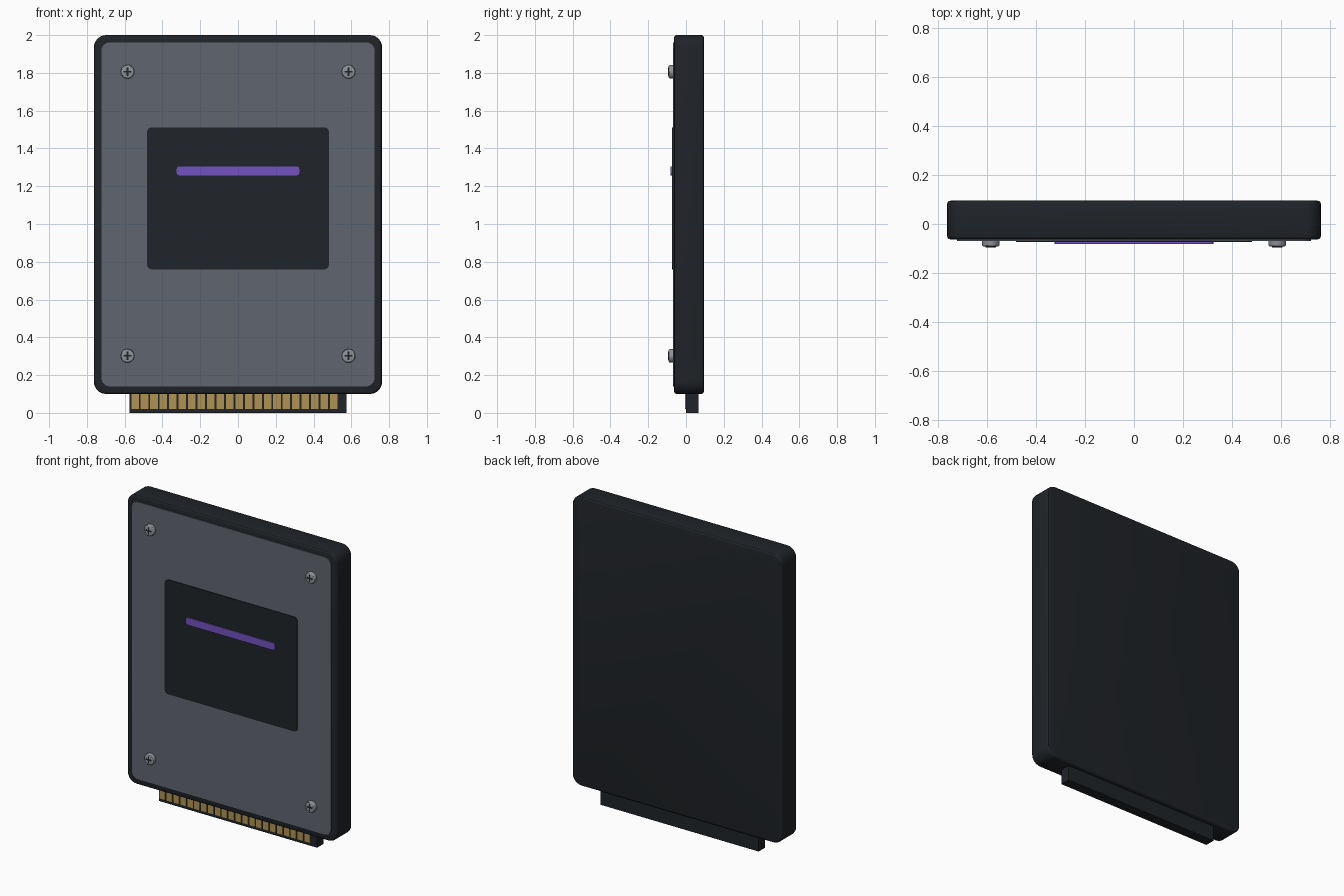
import bpy, bmesh
from math import cos, sin, pi
from mathutils import Matrix, Vector

if "Cube" in bpy.data.objects:
    bpy.data.objects.remove(bpy.data.objects["Cube"])


def material(name, rgb):
    m = bpy.data.materials.new(name)
    m.diffuse_color = (*rgb, 1)
    m.use_nodes = True
    m.node_tree.nodes["Principled BSDF"].inputs["Base Color"].default_value = m.diffuse_color
    return m


BLACK = material("black plastic", (0.014, 0.017, 0.021))
GREY = material("grey plate", (0.115, 0.132, 0.160))
PURPLE = material("purple", (0.17, 0.085, 0.53))
GOLD = material("gold", (0.43, 0.29, 0.085))
STEEL = material("steel", (0.28, 0.30, 0.32))


def finish(name, bm, mat, smooth=True):
    bmesh.ops.recalc_face_normals(bm, faces=bm.faces)
    mesh = bpy.data.meshes.new(name)
    bm.to_mesh(mesh)
    bm.free()
    ob = bpy.data.objects.new(name, mesh)
    bpy.context.collection.objects.link(ob)
    mesh.materials.append(mat)
    if smooth:
        bpy.ops.object.select_all(action='DESELECT')
        ob.select_set(True)
        bpy.context.view_layer.objects.active = ob
        bpy.ops.object.shade_smooth_by_angle(angle=pi / 6)
    return ob


def rounded_panel(name, x, z0, z1, y0, y1, radius, mat, edge=0, segs=6):
    """Rounded rectangle in the xz plane, extruded from y0 (front) to y1."""
    bm = bmesh.new()
    corners = [(x - radius, z1 - radius), (-x + radius, z1 - radius),
               (-x + radius, z0 + radius), (x - radius, z0 + radius)]
    ring = []
    for k, (cx, cz) in enumerate(corners):
        for i in range(segs + 1):
            a = (k + i / segs) * pi / 2
            ring.append(bm.verts.new((cx + radius * cos(a), y0, cz + radius * sin(a))))
    front = bm.faces.new(ring)
    ext = bmesh.ops.extrude_face_region(bm, geom=[front], use_keep_orig=True)
    bmesh.ops.translate(bm, vec=(0, y1 - y0, 0),
                        verts=[v for v in ext["geom"] if isinstance(v, bmesh.types.BMVert)])
    if edge:
        rims = [e for e in bm.edges if abs(e.verts[0].co.y - e.verts[1].co.y) < 1e-6]
        bmesh.ops.bevel(bm, geom=rims, offset=edge, segments=3, profile=0.5, affect='EDGES')
    return finish(name, bm, mat)


def add_box(bm, lo, hi):
    lo, hi = Vector(lo), Vector(hi)
    size = hi - lo
    bmesh.ops.create_cube(bm, size=1, matrix=Matrix.Translation((lo + hi) / 2)
                          @ Matrix.Diagonal((*size, 1)))


# Shell, face plate, label and stripe
rounded_panel("shell", 0.763, 0.10, 2.0, -0.063, 0.095, 0.065, BLACK, edge=0.014)
rounded_panel("face_plate", 0.723, 0.14, 1.962, -0.069, -0.05, 0.045, GREY)
rounded_panel("label", 0.481, 0.76, 1.512, -0.074, -0.06, 0.025, BLACK)
rounded_panel("label_stripe", 0.325, 1.257, 1.305, -0.081, -0.07, 0.016, PURPLE)

# Edge connector
bm = bmesh.new()
add_box(bm, (-0.575, -0.001, 0), (0.575, 0.067, 0.13))
finish("connector_board", bm, BLACK, smooth=False)

# Row of gold contacts
bm = bmesh.new()
for i in range(22):
    x = -0.545 + i * 0.0501
    add_box(bm, (x - 0.02, -0.006, 0.02), (x + 0.02, 0.004, 0.105))
finish("connector_contacts", bm, GOLD, smooth=False)

# Four screws with cross-shaped drives
for side, sx in (("left", -0.585), ("right", 0.585)):
    for level, sz in (("lower", 0.302), ("upper", 1.806)):
        bm = bmesh.new()
        bmesh.ops.create_cone(bm, cap_ends=True, segments=24, radius1=0.036, radius2=0.036,
                              depth=0.035, matrix=Matrix.Translation((sx, -0.0745, sz))
                              @ Matrix.Rotation(pi / 2, 4, 'X'))
        rim = [e for e in bm.edges if all(v.co.y < -0.09 for v in e.verts)]
        bmesh.ops.bevel(bm, geom=rim, offset=0.008, segments=3, profile=0.5, affect='EDGES')
        finish(f"screw_{level}_{side}", bm, STEEL)

        bm = bmesh.new()
        for hx, hz in ((0.022, 0.004), (0.004, 0.022)):
            add_box(bm, (sx - hx, -0.095, sz - hz), (sx + hx, -0.085, sz + hz))
        finish(f"screw_drive_{level}_{side}", bm, BLACK, smooth=False)
